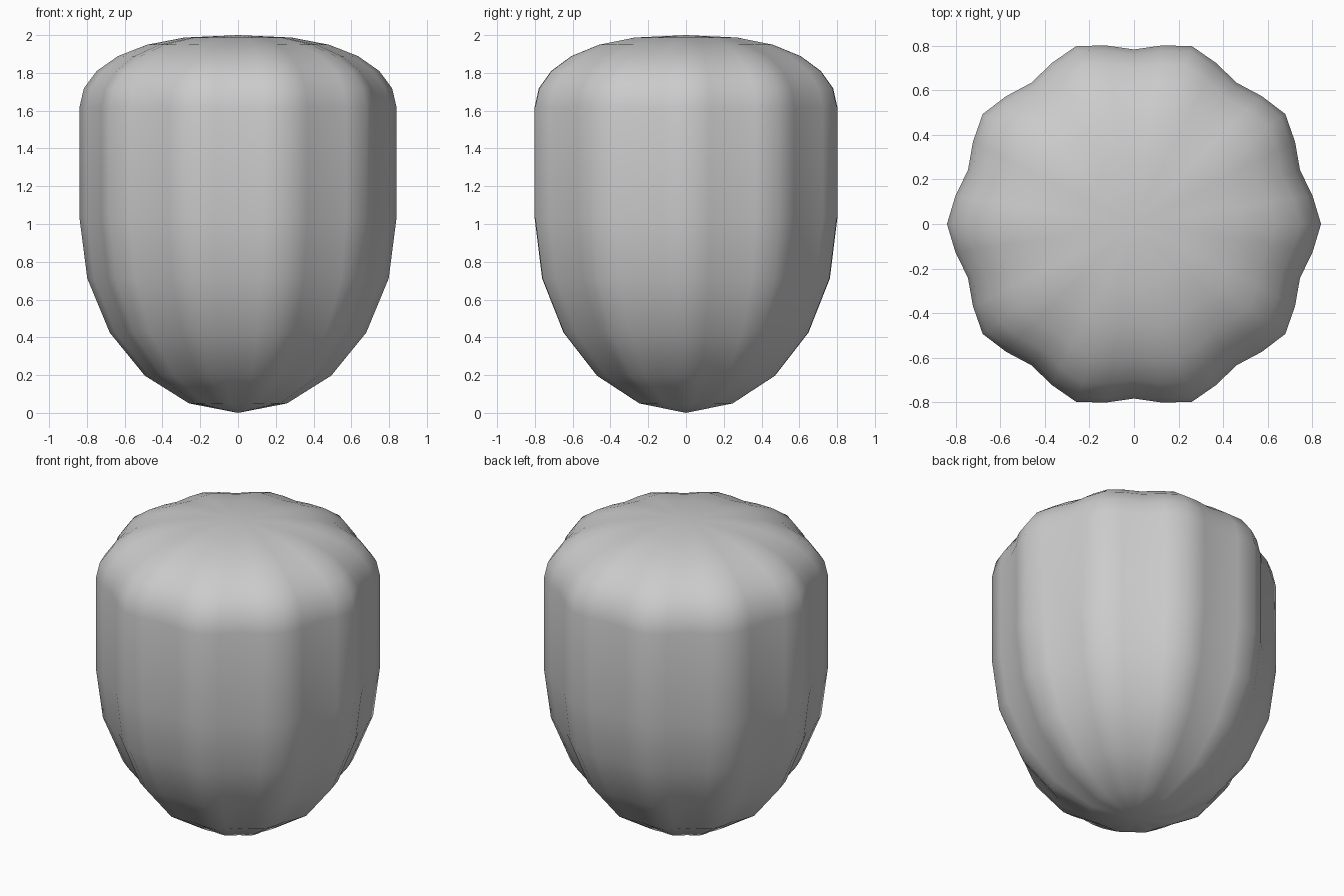
import bpy, bmesh
from math import sin, cos, pi

if "Cube" in bpy.data.objects:
    bpy.data.objects.remove(bpy.data.objects["Cube"])

SEGMENTS, LOBES = 40, 10
HIP, SHOULDER, TOP = 1.03, 1.62, 2.0

# Profile as (radius scale, height): elliptical base, straight wall, softened cap
profile = [(sin(k * pi / 10), HIP * (1 - cos(k * pi / 10))) for k in range(1, 6)]
profile += [(cos(k * pi / 12) ** 0.8, SHOULDER + (TOP - SHOULDER) * sin(k * pi / 12))
            for k in range(6)]

bm = bmesh.new()


def lobed_ring(scale, z):
    ring = []
    for i in range(SEGMENTS):
        a = 2 * pi * i / SEGMENTS
        r = scale * (0.811 + 0.028 * cos(LOBES * a))
        ring.append(bm.verts.new((r * cos(a), r * sin(a), z)))
    return ring


# Ribbed wall
rings = [lobed_ring(s, z) for s, z in profile]
bottom = bm.verts.new((0, 0, 0))
top = bm.verts.new((0, 0, TOP))
for i in range(SEGMENTS):
    j = (i + 1) % SEGMENTS
    for lo, hi in zip(rings, rings[1:]):
        bm.faces.new((lo[i], lo[j], hi[j], hi[i]))
    # Pointed base and domed cap
    bm.faces.new((bottom, rings[0][j], rings[0][i]))
    bm.faces.new((top, rings[-1][i], rings[-1][j]))

for f in bm.faces:
    f.smooth = True
mesh = bpy.data.meshes.new("ribbed_body")
bm.to_mesh(mesh)
bm.free()
body = bpy.data.objects.new("ribbed_body", mesh)
bpy.context.collection.objects.link(body)
